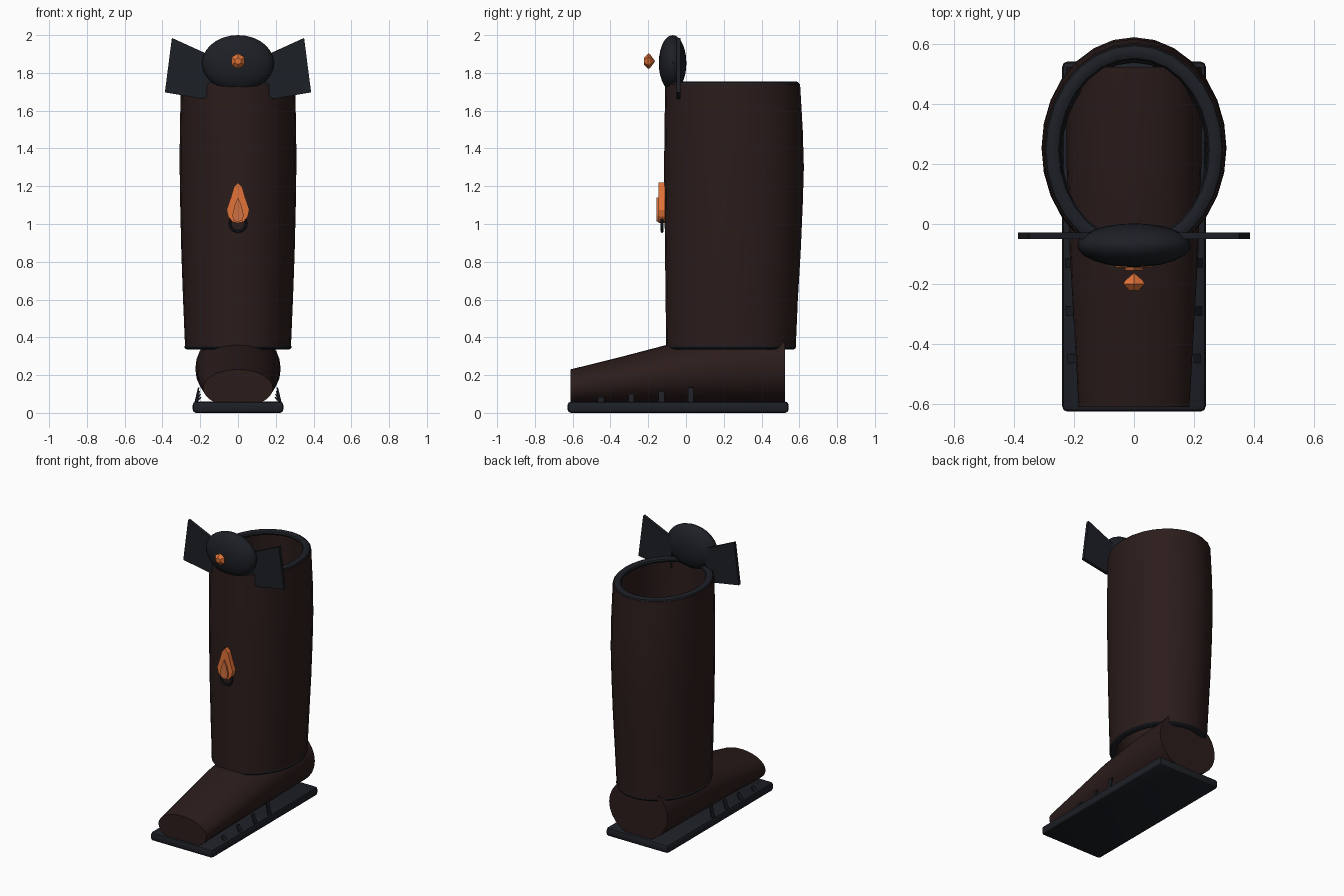
import bpy, bmesh
from math import sin, cos, pi, radians, sqrt

if "Cube" in bpy.data.objects:
    bpy.data.objects.remove(bpy.data.objects["Cube"])


def material(name, rgb):
    m = bpy.data.materials.new(name)
    m.diffuse_color = (*rgb, 1)
    m.use_nodes = True
    m.node_tree.nodes["Principled BSDF"].inputs["Base Color"].default_value = m.diffuse_color
    return m


LEATHER = material("leather", (0.024, 0.012, 0.011))
DARK = material("dark_trim", (0.012, 0.014, 0.019))
ORANGE = material("amber", (0.75, 0.17, 0.04))
PALE = material("amber_inner", (0.62, 0.16, 0.05))


def make(name, bm, mat, smooth=True):
    bmesh.ops.recalc_face_normals(bm, faces=bm.faces)
    me = bpy.data.meshes.new(name)
    bm.to_mesh(me)
    bm.free()
    ob = bpy.data.objects.new(name, me)
    bpy.context.collection.objects.link(ob)
    me.materials.append(mat)
    if smooth:
        bpy.ops.object.select_all(action='DESELECT')
        ob.select_set(True)
        bpy.context.view_layer.objects.active = ob
        bpy.ops.object.shade_smooth_by_angle(angle=radians(35))
    return ob


def loft(name, rings, mat, caps=True, closed=False, smooth=True):
    bm = bmesh.new()
    vr = [[bm.verts.new(p) for p in r] for r in rings]
    n = len(vr[0])
    pairs = list(zip(vr, vr[1:])) + ([(vr[-1], vr[0])] if closed else [])
    for a, b in pairs:
        for i in range(n):
            j = (i + 1) % n
            bm.faces.new((a[i], a[j], b[j], b[i]))
    if caps and not closed:
        bm.faces.new(vr[0])
        bm.faces.new(vr[-1])
    return make(name, bm, mat, smooth)


def oval_z(cy, rx, ry, z, n=28):
    return [(rx * cos(2 * pi * i / n), cy + ry * sin(2 * pi * i / n), z) for i in range(n)]


def oval_y(y, cz, rx, rz, n=28, cx=0):
    return [(cx + rx * cos(2 * pi * i / n), y, cz + rz * sin(2 * pi * i / n)) for i in range(n)]


def plate(name, outline, y0, y1, mat):
    """Extrude an x-z outline between two y depths."""
    return loft(name, [[(x, y, z) for x, z in outline] for y in (y0, y1)], mat, smooth=False)


# Sole: chamfered slab
bm = bmesh.new()
bmesh.ops.create_cube(bm, size=1)
for v in bm.verts:
    v.co.x *= 0.48
    v.co.y = v.co.y * 1.17 - 0.042
    v.co.z = v.co.z * 0.06 + 0.03
bmesh.ops.bevel(bm, geom=bm.edges[:], offset=0.018, segments=2, profile=0.5, affect='EDGES')
make("sole", bm, DARK)

# Foot: oval sections from blunt toe to heel
loft("foot", [oval_y(y, cz, rx, rz) for y, cz, rx, rz in (
    (-0.612, 0.13, 0.185, 0.10), (-0.35, 0.165, 0.20, 0.13),
    (-0.09, 0.20, 0.215, 0.163), (0.20, 0.225, 0.225, 0.185),
    (0.525, 0.24, 0.225, 0.20))], LEATHER)

# Side straps rising from the sole against the foot
for k, (y, h) in enumerate(((-0.45, 0.083), (-0.29, 0.10), (-0.13, 0.115), (0.025, 0.135))):
    for s in (-1, 1):
        xt = 0.20 + 0.004 * k
        o = [(s * 0.232, 0.05), (s * 0.222, 0.05), (s * (xt - 0.008), h), (s * xt, h)]
        plate("side_strap", o, y - 0.015, y + 0.015, DARK)

# Shaft: open tube with outer and inner walls
outer = ((0.345, 0.238, 0.280, 0.343), (0.60, 0.242, 0.291, 0.350), (0.85, 0.248, 0.300, 0.359),
         (1.10, 0.252, 0.306, 0.366), (1.30, 0.254, 0.309, 0.370), (1.50, 0.252, 0.308, 0.366),
         (1.74, 0.247, 0.302, 0.357))
walls = [oval_z(cy, rx, ry, z) for z, cy, rx, ry in outer]
walls += [oval_z(cy, rx - 0.035, ry - 0.035, z) for z, cy, rx, ry in reversed(outer)]
loft("shaft", walls, LEATHER, closed=True)


# Rounded trim rings at both ends of the shaft
def trim(name, z, cy, rx, ry, w, h):
    loft(name, [oval_z(cy, rx + w * cos(a), ry + w * cos(a), z + h * sin(a))
                for a in [2 * pi * i / 10 for i in range(10)]], DARK, closed=True)


trim("top_rim", 1.738, 0.247, 0.273, 0.328, 0.026, 0.018)
trim("ankle_rim", 0.349, 0.238, 0.262, 0.323, 0.022, 0.015)

# Bow: oval knot with two flared wings
bm = bmesh.new()
bmesh.ops.create_uvsphere(bm, u_segments=24, v_segments=14, radius=1)
for v in bm.verts:
    v.co = (v.co.x * 0.19, v.co.y * 0.073 - 0.071, v.co.z * 0.148 + 1.852)
make("bow_knot", bm, DARK)
for s in (-1, 1):
    o = [(s * x, z) for x, z in ((0.13, 1.885), (0.35, 1.985), (0.387, 1.697), (0.19, 1.663), (0.13, 1.68))]
    plate("bow_wing", o, -0.05, -0.028, DARK)

# Cut gem in front of the knot: table, girdle, point
loft("gem", [[(r * sin(pi * i / 3), y, 1.862 + r * cos(pi * i / 3)) for i in range(6)]
             for r, y in ((0.018, -0.222), (0.041, -0.2), (0.036, -0.19), (0.001, -0.164))],
     ORANGE, smooth=False)


# Flame badge in two layers
def flame(name, half, y0, y1, mat):
    o = half + [(-x, z) for x, z in reversed(half) if x > 0]
    plate(name, o, y0, y1, mat)


flame("flame_outer", [(0, 1.22), (0.022, 1.195), (0.038, 1.14), (0.06, 1.075),
                      (0.052, 1.04), (0.03, 1.012), (0, 1.005)], -0.145, -0.112, ORANGE)
flame("flame_inner", [(0, 1.14), (0.018, 1.10), (0.03, 1.045), (0.022, 1.018), (0, 1.012)],
      -0.156, -0.14, PALE)

# Thin ring behind the badge
loft("badge_ring", [oval_y(-0.127 + 0.007 * sin(a), 1.003, 0.043 + 0.007 * cos(a), 0.043 + 0.007 * cos(a), 24)
                    for a in [2 * pi * i / 8 for i in range(8)]], DARK, closed=True)
